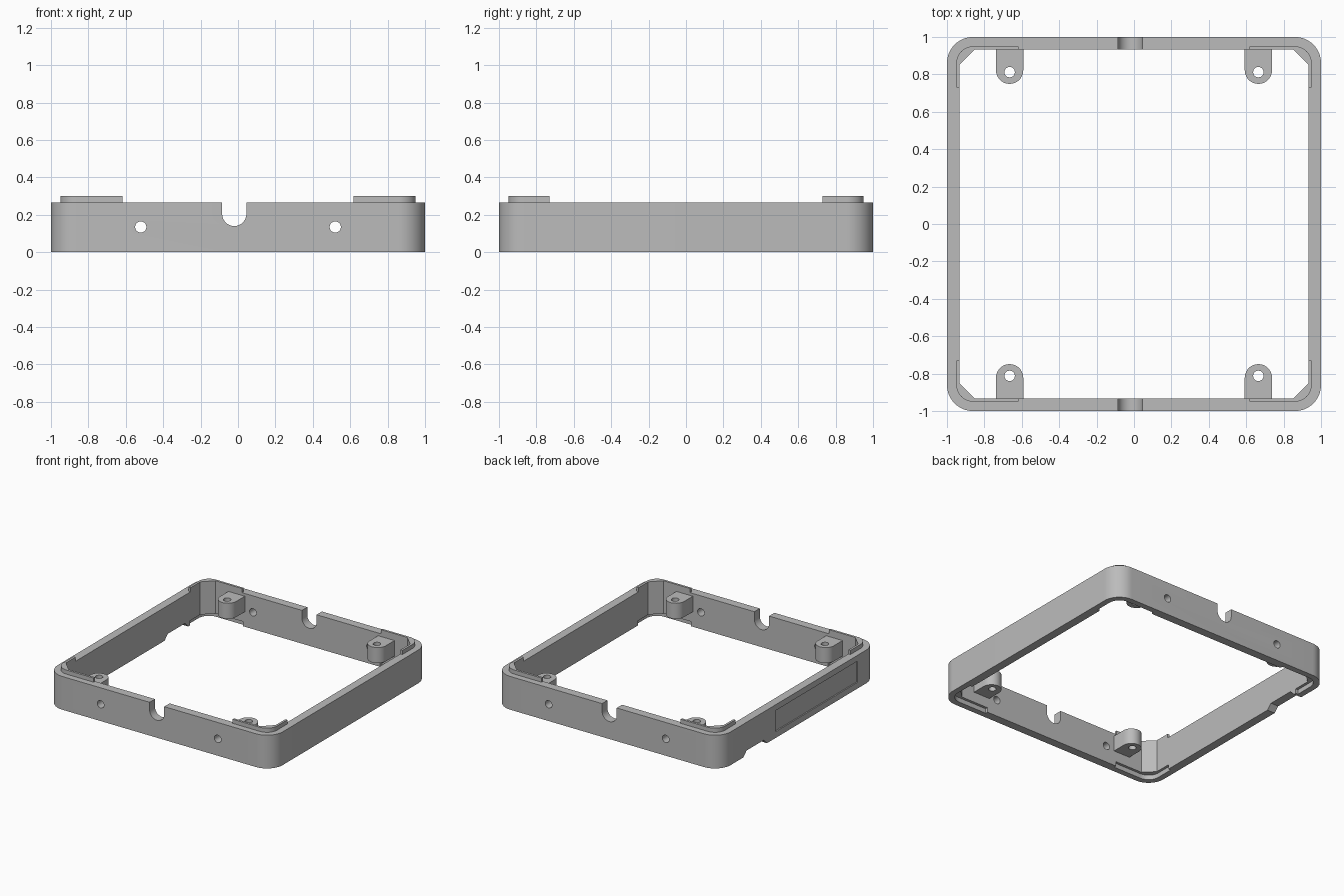
import bpy, bmesh, math
from mathutils import Vector, Matrix

cube = bpy.data.objects.get("Cube")
if cube:
    bpy.data.objects.remove(cube, do_unlink=True)

H, LIP = 0.267, 0.3          # frame height, lip top
INNER, CHAMFER = 0.932, 0.08   # inner wall and its corner chamfer
CORNERS = [(1, 1), (-1, 1), (-1, -1), (1, -1)]

grey = bpy.data.materials.new("grey plastic")
grey.use_nodes = True
grey.diffuse_color = (0.5, 0.5, 0.5, 1)
grey.node_tree.nodes["Principled BSDF"].inputs["Base Color"].default_value = grey.diffuse_color


def arc(cx, cy, r, start, end, n=14):
    """Points along an arc, angles in degrees."""
    angles = [math.radians(start + (end - start) * i / n) for i in range(n + 1)]
    return [(cx + r * math.cos(a), cy + r * math.sin(a)) for a in angles]


def prism(name, points, low, high, axis="Z"):
    """Extrude a closed profile along an axis (Y profiles are x,z; X profiles are y,z)."""
    place = {"Z": lambda u, v, w: (u, v, w),
             "Y": lambda u, v, w: (u, w, v),
             "X": lambda u, v, w: (w, u, v)}[axis]
    bm = bmesh.new()
    rings = [[bm.verts.new(place(u, v, w)) for u, v in points] for w in (low, high)]
    for ring in rings:
        bm.faces.new(ring)
    for i in range(len(points)):
        j = (i + 1) % len(points)
        bm.faces.new((rings[0][i], rings[0][j], rings[1][j], rings[1][i]))
    bmesh.ops.recalc_face_normals(bm, faces=bm.faces)
    mesh = bpy.data.meshes.new(name)
    bm.to_mesh(mesh)
    bm.free()
    obj = bpy.data.objects.new(name, mesh)
    bpy.context.collection.objects.link(obj)
    mesh.materials.append(grey)
    return obj


def cut(obj, cutters):
    """Subtract cutters, bake the result and discard the cutters."""
    for c in cutters:
        c.hide_render = True
        mod = obj.modifiers.new("cut", "BOOLEAN")
        mod.operation, mod.solver, mod.object = "DIFFERENCE", "EXACT", c
    graph = bpy.context.evaluated_depsgraph_get()
    baked = bpy.data.meshes.new_from_object(obj.evaluated_get(graph))
    obj.modifiers.clear()
    obj.data = baked
    for c in cutters:
        bpy.data.objects.remove(c, do_unlink=True)


def smooth(obj):
    bpy.ops.object.select_all(action="DESELECT")
    obj.select_set(True)
    bpy.context.view_layer.objects.active = obj
    bpy.ops.object.shade_smooth_by_angle(angle=math.radians(30))


def flip(points, sx, sy):
    return [(x * sx, y * sy) for x, y in points]


def rect(x0, x1, y0, y1):
    return [(x0, y0), (x1, y0), (x1, y1), (x0, y1)]


# Main frame: rounded square outside, chamfered square inside
outer, inner = [], []
for i, (sx, sy) in enumerate(CORNERS):
    outer += arc(0.86 * sx, 0.86 * sy, 0.14, 90 * i, 90 * i + 90)
    ends = [(INNER, INNER - CHAMFER), (INNER - CHAMFER, INNER)]
    inner += flip(ends if sx * sy > 0 else ends[::-1], sx, sy)
frame = prism("frame", outer, 0, H)
cutters = [prism("opening_cutter", inner, -0.1, 0.5)]

# Cable notch through front and back walls
notch = [(0.045, 0.4), (-0.085, 0.4)] + arc(-0.02, 0.205, 0.065, 180, 360)
cutters.append(prism("cable_notch_cutter", notch, -1.2, 1.2, "Y"))

# Round holes through front and back walls
for x in (-0.52, 0.52):
    cutters.append(prism("wall_hole_cutter", arc(x, 0.135, 0.03, 0, 345, 23), -1.2, 1.2, "Y"))

# Bottom notch and shallow panel recess in the side wall
foot = [(0.38, -0.02), (0.72, -0.02), (0.66, 0.04), (0.44, 0.04)]
cutters.append(prism("bottom_notch_cutter", foot, -1.2, -0.8, "X"))
cutters.append(prism("panel_cutter", rect(-0.75, 0.29, 0.05, 0.22), -1.2, -0.99, "X"))

# Sockets under the corners that receive the lips of another frame
for sx, sy in CORNERS:
    socket = [(0.61, 0.72), (0.953, 0.72)] + arc(0.86, 0.86, 0.093, 0, 90) + [(0.61, 0.953)]
    cutters.append(prism("socket_cutter", flip(socket, sx, sy), -0.1, 0.037))
cut(frame, cutters)
smooth(frame)

# Corner lips and screw bosses
for sx, sy in CORNERS:
    side = ("back" if sy > 0 else "front") + ("_left" if sx > 0 else "_right")
    lip = [(INNER, 0.73), (0.95, 0.73)] + arc(0.86, 0.86, 0.09, 0, 90)
    lip += [(0.617, 0.95), (0.617, INNER), (INNER - CHAMFER, INNER), (INNER, INNER - CHAMFER)]
    smooth(prism(side + "_lip", flip(lip, sx, sy), H, LIP))

    boss_shape = [(0.738, 0.94), (0.592, 0.94)] + arc(0.665, 0.822, 0.073, 180, 360)
    boss = prism(side + "_screw_boss", flip(boss_shape, sx, sy), 0.12, 0.245)
    hole = flip(arc(0.665, 0.812, 0.028, 0, 345, 23), sx, sy)
    cut(boss, [prism("screw_hole_cutter", hole, 0, 0.4)])
    smooth(boss)
